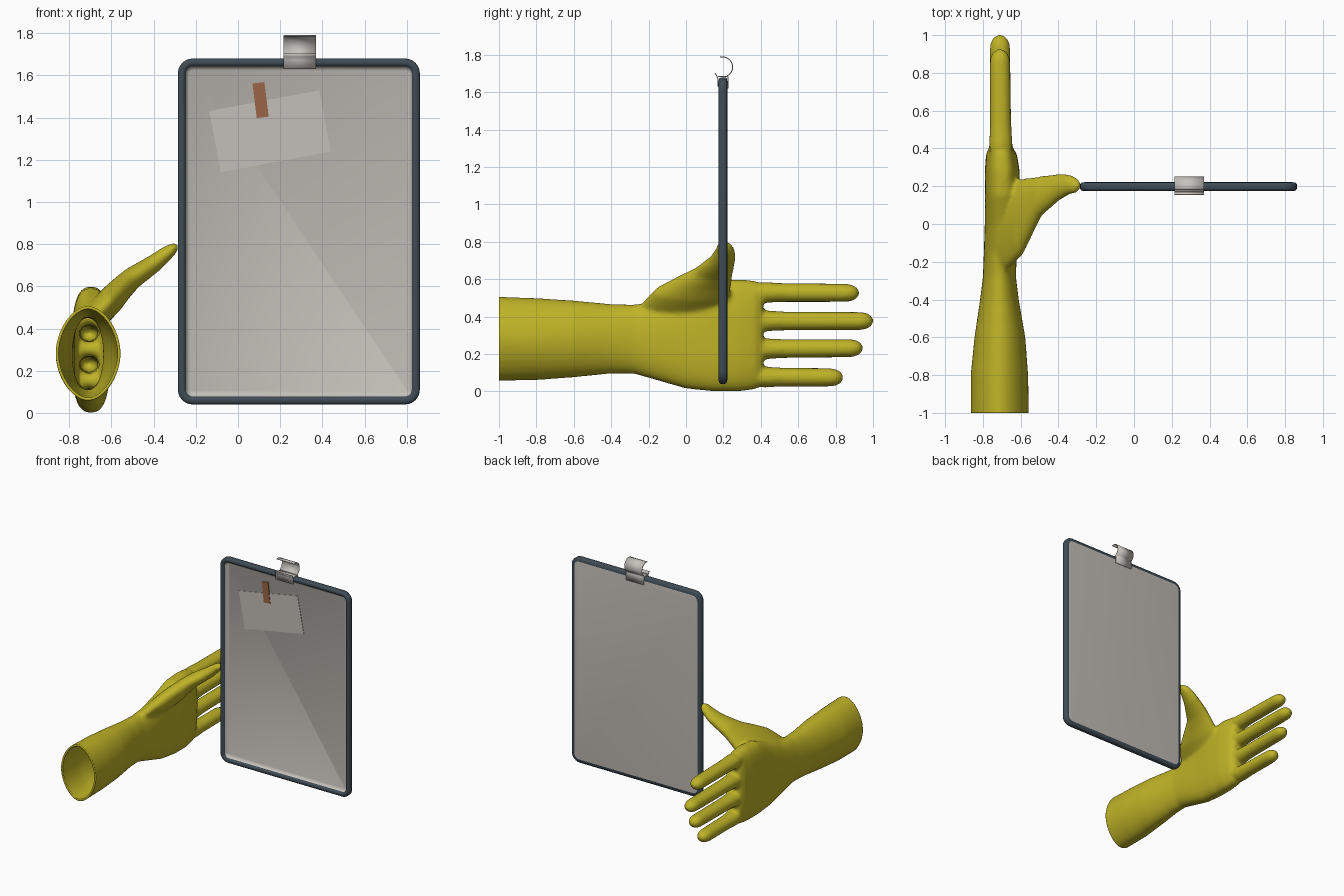
import bpy, bmesh
from math import sin, cos, pi, radians, copysign
from mathutils import Vector

if "Cube" in bpy.data.objects:
    bpy.data.objects.remove(bpy.data.objects["Cube"])


def material(name, rgb):
    m = bpy.data.materials.new(name)
    m.use_nodes = True
    m.diffuse_color = (*rgb, 1)
    m.node_tree.nodes["Principled BSDF"].inputs["Base Color"].default_value = (*rgb, 1)
    return m


yellow = material("rubber yellow", (0.52, 0.45, 0.02))
slate = material("slate frame", (0.05, 0.072, 0.092))
grey = material("warm grey", (0.55, 0.52, 0.48))
brown = material("brown tape", (0.33, 0.13, 0.06))
metal = material("clip metal", (0.57, 0.54, 0.51))


def make_object(name, bm, *mats):
    bmesh.ops.recalc_face_normals(bm, faces=bm.faces)
    mesh = bpy.data.meshes.new(name)
    bm.to_mesh(mesh)
    bm.free()
    for m in mats:
        mesh.materials.append(m)
    obj = bpy.data.objects.new(name, mesh)
    bpy.context.collection.objects.link(obj)
    return obj


def shade(obj, angle=40):
    bpy.ops.object.select_all(action='DESELECT')
    obj.select_set(True)
    bpy.context.view_layer.objects.active = obj
    bpy.ops.object.shade_smooth_by_angle(angle=radians(angle))


def skin(bm, rings):
    """Bridge point rings and cap both ends; returns the strips and caps."""
    loops = [[bm.verts.new(p) for p in ring] for ring in rings]
    strips = []
    for a, b in zip(loops, loops[1:]):
        n = len(a)
        strips.append([bm.faces.new((a[i], a[(i + 1) % n], b[(i + 1) % n], b[i])) for i in range(n)])
    caps = [bm.faces.new(loops[0]), bm.faces.new(loops[-1])]
    return strips, caps


def oval(centre, u, v, power=2.0, n=32):
    def bend(t):
        return copysign(abs(t) ** (2 / power), t)
    return [Vector(centre) + Vector(u) * bend(cos(2 * pi * i / n)) + Vector(v) * bend(sin(2 * pi * i / n))
            for i in range(n)]


# Glove: sleeve and palm lofted along y (y, x min, x max, z min, z max, squareness)
SLEEVE = [
    (-1.06, -.865, -.555, .055, .51, 1.8),
    (-.8, -.865, -.56, .06, .5, 1.85),
    (-.6, -.845, -.575, .075, .487, 1.9),
    (-.4, -.815, -.61, .095, .468, 2),
    (-.28, -.8, -.625, .095, .465, 2.1),
    (-.15, -.795, -.62, .058, .48, 2.3),
    (0, -.79, -.615, .015, .53, 2.5),
    (.15, -.79, -.605, 0, .59, 2.7),
    (.28, -.79, -.605, 0, .6, 2.7),
    (.37, -.783, -.62, .012, .592, 2.7),
    (.41, -.765, -.645, .03, .575, 2.5),
]
glove_bm = bmesh.new()
skin(glove_bm, [oval(((a + b) / 2, y, (c + d) / 2), ((b - a) / 2, 0, 0), (0, 0, (d - c) / 2), p)
                for y, a, b, c, d, p in SLEEVE])

# Fingers: base height, tip height, tip reach
for base, tip, reach in ((.53, .527, .925), (.377, .377, 1.0), (.228, .232, .945), (.078, .075, .84)):
    rings = []
    for t, s in ((.3, .85), (.42, 1.12), (.52, 1.02), (.75, 1), (reach - .06, .97), (reach - .03, .84),
                 (reach - .01, .58), (reach + .002, .2)):
        f = (t - .3) / (reach - .3)
        rings.append(oval((-.704 - .006 * f, t, base + (tip - base) * f), (.056 * s, 0, 0), (0, 0, .05 * s)))
    skin(glove_bm, rings)

# Thumb: flattened and widened into the palm (x, y, z, half width, half thickness)
THUMB = [
    (-.72, -.02, .42, .25, .05),
    (-.66, .005, .475, .235, .065),
    (-.6, .035, .537, .205, .066),
    (-.55, .09, .592, .155, .058),
    (-.5, .145, .64, .108, .052),
    (-.4, .195, .707, .071, .043),
    (-.34, .21, .755, .053, .035),
    (-.305, .205, .782, .04, .026),
    (-.285, .203, .797, .015, .01),
]
skin(glove_bm, [oval((x, y, z), (0, w, 0), (-.6 * t, 0, .8 * t)) for x, y, z, w, t in THUMB])

# Blend the lofts into one skin, then cut the cuff open and give it a wall
glove = make_object("glove", glove_bm, yellow)
blend = glove.modifiers.new("blend", 'REMESH')
blend.mode = 'VOXEL'
blend.voxel_size = .011
relax = glove.modifiers.new("relax", 'SMOOTH')
relax.factor = .5
relax.iterations = 12
bpy.context.view_layer.update()
graph = bpy.context.evaluated_depsgraph_get()
bm = bmesh.new()
bm.from_mesh(glove.evaluated_get(graph).to_mesh())
glove.modifiers.clear()
bmesh.ops.bisect_plane(bm, geom=bm.verts[:] + bm.edges[:] + bm.faces[:], plane_co=(0, -1, 0),
                       plane_no=(0, -1, 0), clear_outer=True)
for f in bm.faces:
    f.material_index = 0
bm.to_mesh(glove.data)
bm.free()
wall = glove.modifiers.new("wall", 'SOLIDIFY')
wall.thickness = .014
wall.offset = -1
shade(glove, 60)

# Board: rounded frame bead around a shallow tray (inset, y)
LEFT, RIGHT, LOW, HIGH = -.285, .862, .04, 1.68


def rounded_loop(inset, y, steps=6):
    r = .07 - inset
    pts = []
    corners = ((RIGHT, HIGH, -1, -1), (LEFT, HIGH, 1, -1), (LEFT, LOW, 1, 1), (RIGHT, LOW, -1, 1))
    for q, (x, z, sx, sz) in enumerate(corners):
        for k in range(steps + 1):
            a = (q + k / steps) * pi / 2
            pts.append(Vector((x + sx * .07 + r * cos(a), y, z + sz * .07 + r * sin(a))))
    return pts


BEAD = [(.03, .222), (.008, .219), (0, .211), (0, .187), (.006, .178), (.02, .174), (.032, .178),
        (.038, .188), (.043, .198), (.056, .205)]
bm = bmesh.new()
strips, caps = skin(bm, [rounded_loop(i, y) for i, y in BEAD])
for face in strips[-1] + strips[-2] + caps:
    face.material_index = 1
shade(make_object("framed_board", bm, slate, grey), 50)


# Sheet and tape: thin tilted plates on the tray
def plate(name, x, z, width, height, tilt, front, back, mat):
    a = radians(tilt)
    u, v = Vector((cos(a), 0, sin(a))) * width / 2, Vector((-sin(a), 0, cos(a))) * height / 2
    bm = bmesh.new()
    skin(bm, [[Vector((x, y, z)) + i * u + j * v for i, j in ((-1, -1), (1, -1), (1, 1), (-1, 1))]
              for y in (front, back)])
    make_object(name, bm, mat)


plate("paper_sheet", .152, 1.335, .53, .295, 10.7, .202, .206, grey)
plate("tape_strip", .107, 1.483, .057, .165, 7, .199, .206, brown)


# Clip: bent sheet strips across the top edge
def bent_strip(name, path):
    bm = bmesh.new()
    rows = [[bm.verts.new((x, y, z)) for x in (.215, .37)] for y, z in path]
    for a, b in zip(rows, rows[1:]):
        bm.faces.new((a[0], a[1], b[1], b[0]))
    obj = make_object(name, bm, metal)
    thick = obj.modifiers.new("thickness", 'SOLIDIFY')
    thick.thickness = .005
    thick.offset = 0
    shade(obj)


curl = [(.195 + .054 * cos(radians(a)), 1.735 + .054 * sin(radians(a))) for a in range(105, -61, -11)]
bent_strip("clip_curl", curl + [(.225, 1.68), (.225, 1.62)])
bent_strip("clip_front_flap", [(.155, 1.703), (.163, 1.69), (.17, 1.672), (.17, 1.63)])
bent_strip("clip_bridge", [(.17, 1.683), (.225, 1.683)])
